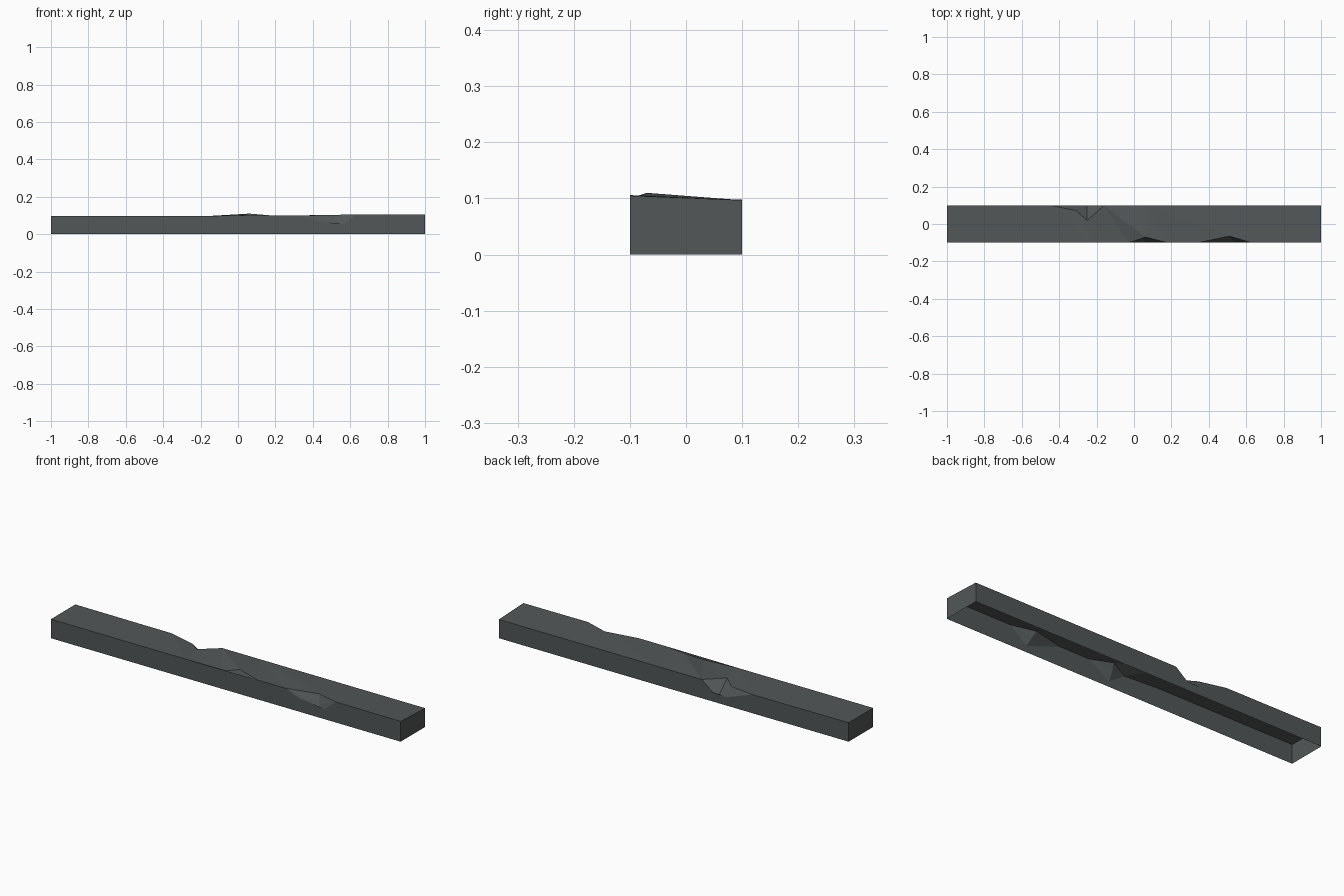
import bpy, bmesh

if "Cube" in bpy.data.objects:
    bpy.data.objects.remove(bpy.data.objects["Cube"])

stone = bpy.data.materials.new("dark grey stone")
stone.diffuse_color = (0.085, 0.095, 0.095, 1)
stone.use_nodes = True
stone.node_tree.nodes["Principled BSDF"].inputs["Base Color"].default_value = stone.diffuse_color

bm = bmesh.new()
F, B = -0.1, 0.1          # front and back planes


def v(x, y, z):
    return bm.verts.new((x, y, z))


def face(*vs):
    bm.faces.new(vs)


def chip(left, right, low, apex, inner):
    """Broken edge: facets between the top notch and the wall notch."""
    face(left, inner, apex)
    face(apex, inner, right)
    face(left, low, inner)
    face(inner, low, right)


# base corners
b0, b1, b2, b3 = v(-1, F, 0), v(1, F, 0), v(1, B, 0), v(-1, B, 0)
# front top edge with two chips
f0, f1 = v(-1, F, .098), v(-.23, F, .098)
c1 = [v(-.03, F, .088), v(.18, F, .1), v(.06, F, .03), v(.06, -.07, .11), v(.055, -.084, .078)]
c2 = [v(.34, F, .1), v(.63, F, .106), v(.54, F, .032), v(.51, -.065, .103), v(.525, -.085, .065)]
f9 = v(1, F, .105)
# back top edge with one chip
k0, k9 = v(-1, B, .098), v(1, B, .097)
c3 = [v(-.16, B, .097), v(-.45, B, .096), v(-.25, B, .025), v(-.25, .02, .098), v(-.31, .072, .09)]
k1, k2 = v(.06, B, .097), v(.6, B, .097)

# walls, open underneath
front = [b0, b1, f9, c2[1], c2[2], c2[0], c1[1], c1[2], c1[0], f1, f0]
back = [b2, b3, k0, c3[1], c3[2], c3[0], k1, k2, k9]
face(*front)
face(*back)
face(b1, b2, k9, f9)
face(b3, b0, f0, k0)

# top surface in strips from left to right
face(f0, f1, c3[1], k0)
face(f1, c3[4], c3[1])
face(f1, c3[3], c3[4])
face(f1, c1[0], c3[3])
face(c1[0], c3[0], c3[3])
face(c1[0], c1[3], c3[0])
face(c1[3], k1, c3[0])
face(c1[3], c1[1], k1)
face(c1[1], c2[0], k1)
face(c2[0], c2[3], k1)
face(c2[3], k2, k1)
face(c2[3], c2[1], k2)
face(c2[1], f9, k9, k2)

# chip facets
chip(*c1)
chip(*c2)
face(c3[0], c3[2], c3[3])
face(c3[3], c3[2], c3[4])
face(c3[4], c3[2], c3[1])

bmesh.ops.triangulate(bm, faces=[f for f in bm.faces if len(f.verts) > 4])
bmesh.ops.recalc_face_normals(bm, faces=bm.faces)
if sum(f.normal.z * f.calc_area() for f in bm.faces) < 0:
    bmesh.ops.reverse_faces(bm, faces=bm.faces)

mesh = bpy.data.meshes.new("curb_stone")
bm.to_mesh(mesh)
bm.free()
mesh.materials.append(stone)
bpy.context.collection.objects.link(bpy.data.objects.new("curb_stone", mesh))
